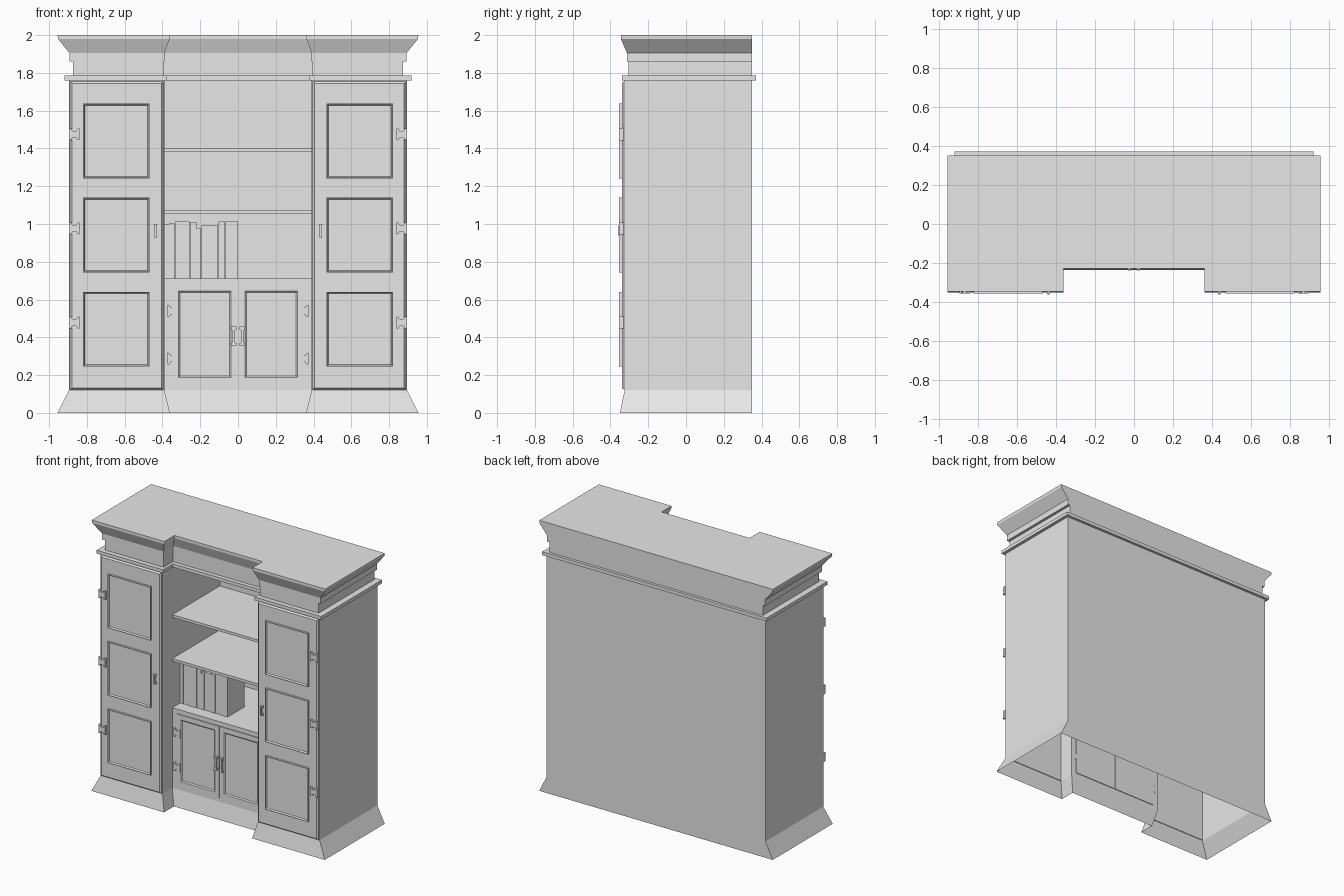
import bpy, bmesh

cube = bpy.data.objects.get("Cube")
if cube:
    bpy.data.objects.remove(cube, do_unlink=True)

grey = bpy.data.materials.new("light_grey")
grey.use_nodes = True
grey.diffuse_color = (0.8, 0.8, 0.8, 1)
grey.node_tree.nodes["Principled BSDF"].inputs["Base Color"].default_value = (0.8, 0.8, 0.8, 1)


def finish(name, bm):
    mesh = bpy.data.meshes.new(name)
    bm.to_mesh(mesh)
    bm.free()
    mesh.materials.append(grey)
    obj = bpy.data.objects.new(name, mesh)
    bpy.context.collection.objects.link(obj)
    return obj


def add_box(bm, x, y, z):
    """Box between (min, max) pairs; returns its front (-y) face."""
    x = sorted(x)
    verts = bmesh.ops.create_cube(bm, size=1)["verts"]
    for v in verts:
        v.co = [r[0] if c < 0 else r[1] for c, r in zip(v.co, (x, y, z))]
    faces = {f for v in verts for f in v.link_faces}
    return min(faces, key=lambda f: f.calc_center_median().y)


def box(name, x, y, z, insets=()):
    """Box whose front face takes a series of (width, depth) insets."""
    bm = bmesh.new()
    front = add_box(bm, x, y, z)
    bm.normal_update()
    for width, depth in insets:
        bmesh.ops.inset_individual(bm, faces=[front], thickness=width, depth=depth)
    return finish(name, bm)


def loft(name, levels, cap=False, open_above=None):
    """Stack of U-shaped outlines: (z, side x, front y, inner x, middle y, back y)."""
    bm = bmesh.new()
    rings = []
    for z, side, front, inner, mid, back in levels:
        outline = [(-side, front), (-inner, front), (-inner, mid), (inner, mid),
                   (inner, front), (side, front), (side, back), (-side, back)]
        rings.append([bm.verts.new((x, y, z)) for x, y in outline])
    for (low, high), level in zip(zip(rings, rings[1:]), levels):
        for i in range(8):
            if open_above is not None and level[0] >= open_above and i == 2:
                continue
            j = (i + 1) % 8
            bm.faces.new((low[i], low[j], high[j], high[i]))
    if cap:
        bm.faces.new(rings[0][::-1])
        bm.faces.new(rings[-1])
    return finish(name, bm)


def hinge(name, x, y, z, depth):
    """Bow-tie plate."""
    bm = bmesh.new()
    half = [(-0.028, 0.032), (-0.016, 0.030), (-0.010, 0.018),
            (0.010, 0.018), (0.016, 0.030), (0.028, 0.032)]
    points = half + [(a, -b) for a, b in reversed(half)]
    face = bm.faces.new([bm.verts.new((x + a, y, z + b)) for a, b in points])
    out = bmesh.ops.extrude_face_region(bm, geom=[face])["geom"]
    for v in out:
        if isinstance(v, bmesh.types.BMVert):
            v.co.y -= depth
    bmesh.ops.recalc_face_normals(bm, faces=bm.faces)
    return finish(name, bm)


def handle(name, x, y, z, half_height, half_width):
    """Upright grip on two end blocks."""
    bm = bmesh.new()
    for s in (-1, 1):
        end = z + s * (half_height - 0.009)
        add_box(bm, (x - half_width, x + half_width), (y - 0.016, y), (end - 0.009, end + 0.009))
    grip = half_width * 0.6
    add_box(bm, (x - grip, x + grip), (y - 0.02, y - 0.008), (z - half_height + 0.01, z + half_height - 0.01))
    return finish(name, bm)


# Cabinet shell, open underneath and at the shelf niche
FLOOR, TOP, BACK, MID = 0.712, 1.76, 0.35, -0.21
loft("cabinet_body", [
    (0.0, 0.955, -0.35, 0.36, -0.235, BACK),
    (0.12, 0.895, -0.325, 0.39, MID, BACK),
    (FLOOR, 0.895, -0.325, 0.39, MID, BACK),
    (TOP, 0.895, -0.325, 0.39, MID, BACK)], open_above=FLOOR)

# Ledge and flared cornice
loft("ledge", [
    (TOP, 0.918, -0.34, 0.375, -0.225, 0.37),
    (1.785, 0.918, -0.34, 0.375, -0.225, 0.37)], cap=True)
loft("cornice", [
    (1.785, 0.873, -0.305, 0.395, -0.195, BACK),
    (1.86, 0.873, -0.305, 0.395, -0.195, BACK),
    (1.861, 0.892, -0.312, 0.39, -0.2, BACK),
    (1.905, 0.892, -0.312, 0.39, -0.2, BACK),
    (1.98, 0.953, -0.345, 0.362, -0.228, BACK),
    (2.0, 0.955, -0.345, 0.36, -0.228, BACK)], cap=True)

# Niche floor and shelves
for name, low, high in (("niche_floor", 0.70, FLOOR), ("lower_shelf", 1.055, 1.075),
                        ("upper_shelf", 1.38, 1.4)):
    box(name, (-0.39, 0.39), (MID, BACK - 0.005), (low, high))

for side, s in (("right", -1), ("left", 1)):
    # Niche wall
    box(side + "_niche_wall", (s * 0.39, s * 0.4), (MID, BACK - 0.005), (FLOOR, TOP))

    # Tall door with chamfered rim and three moulded panels
    box(side + "_tall_door", (s * 0.395, s * 0.89), (-0.328, -0.32), (0.122, 1.755), [(0.014, 0.012)])
    for i, z in enumerate((0.443, 0.942, 1.44)):
        box(f"{side}_panel_{i}", (s * 0.468, s * 0.82), (-0.355, -0.338), (z - 0.198, z + 0.198),
            [(0.006, 0.0), (0.008, -0.011)])
        hinge(f"{side}_tall_hinge_{i}", s * 0.866, -0.33, z + 0.035, 0.025)
    handle(side + "_tall_handle", s * 0.437, -0.34, 0.964, 0.036, 0.008)

    # Small cupboard door with sunken panel
    box(side + "_small_door", (s * 0.002, s * 0.35), (-0.217, -0.205), (0.152, 0.68),
        [(0.05, 0.0), (0.012, -0.008)])
    for i, z in enumerate((0.287, 0.54)):
        hinge(f"{side}_small_hinge_{i}", s * 0.346, -0.208, z, 0.014)
    handle(side + "_small_handle", s * 0.023, -0.217, 0.405, 0.052, 0.014)

# Row of books on the niche floor
x = -0.39
for i, (width, height) in enumerate(((0.025, 0.285), (0.03, 0.29), (0.08, 0.3), (0.035, 0.298),
                                     (0.025, 0.265), (0.055, 0.28), (0.035, 0.28),
                                     (0.035, 0.3), (0.07, 0.3))):
    book = box(f"book_{i}", (x + 0.001, x + width - 0.001), (-0.12 + 0.004 * (i % 2), 0.08),
               (FLOOR, FLOOR + height))
    x += width
